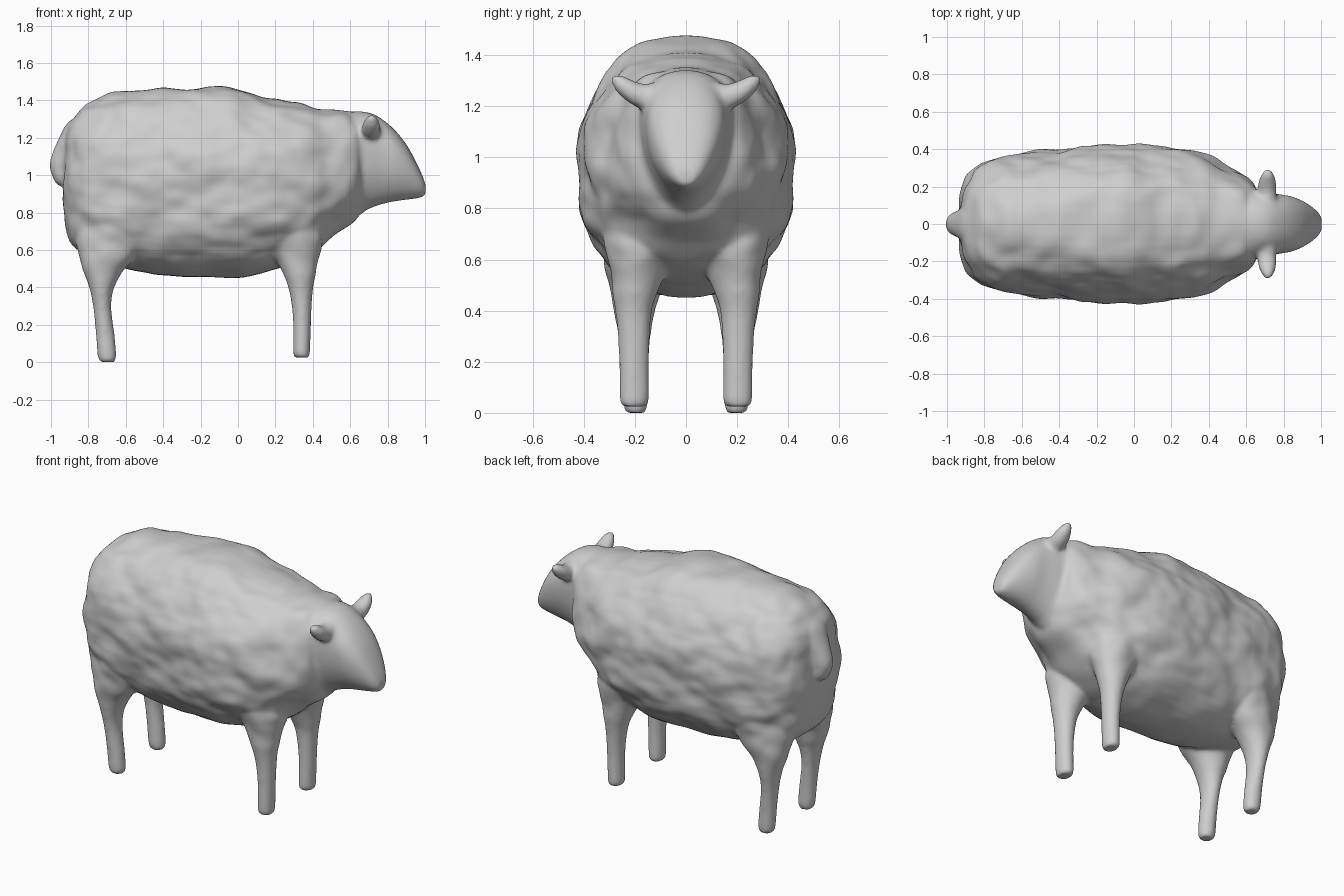
import bpy
import bmesh
import math
from mathutils import Vector, noise

if "Cube" in bpy.data.objects:
    bpy.data.objects.remove(bpy.data.objects["Cube"])

grey = bpy.data.materials.new("wool grey")
grey.diffuse_color = (0.62, 0.62, 0.62, 1)
grey.use_nodes = True
grey.node_tree.nodes["Principled BSDF"].inputs["Base Color"].default_value = grey.diffuse_color


def spline(rows, steps=4):
    """Catmull-Rom interpolation of the loft sections."""
    out = []
    for i in range(len(rows) - 1):
        p = [rows[max(0, min(len(rows) - 1, i + k))] for k in (-1, 0, 1, 2)]
        for s in range(steps):
            t = s / steps
            out.append([0.5 * (2 * b + (c - a) * t + (2 * a - 5 * b + 4 * c - d) * t * t
                               + (3 * b - a - 3 * c + d) * t ** 3)
                        for a, b, c, d in zip(*p)])
    return out + [list(rows[-1])]


def loft(bm, axis, rows, upper=1.0, lower=1.0, taper=0.0, sides=40):
    """Sections (t, u0, u1, v0, v1): t along axis, u and v the other two axes in order.
    upper and lower set the squareness of each half, taper narrows the lower half."""
    rings = []
    for t, u0, u1, v0, v1 in spline(rows):
        ring = []
        for k in range(sides):
            a = math.tau * k / sides
            c, s = math.cos(a), math.sin(a)
            power = upper if s > 0 else lower
            narrow = 1 - taper * (0.5 - 0.5 * s)
            u = (u0 + u1) / 2 + (u1 - u0) / 2 * narrow * math.copysign(abs(c) ** power, c)
            v = (v0 + v1) / 2 + (v1 - v0) / 2 * math.copysign(abs(s) ** power, s)
            co = [u, v]
            co.insert(axis, t)
            ring.append(bm.verts.new(co))
        rings.append(ring)
    for a, b in zip(rings, rings[1:]):
        for k in range(sides):
            j = (k + 1) % sides
            bm.faces.new((a[k], a[j], b[j], b[k]))
    bm.faces.new(rings[0][::-1])
    bm.faces.new(rings[-1])


def mirrored(rows, axis):
    """Flip sections to the other side of y = 0."""
    if axis == 1:
        return [(-r[0],) + tuple(r[1:]) for r in rows]
    return [(r[0], r[1], r[2], -r[4], -r[3]) for r in rows]


def skin(name, bm, voxel, smooth, bump):
    """Fuse overlapping lofts into one smooth skin, then add wool bumps."""
    bmesh.ops.recalc_face_normals(bm, faces=bm.faces)
    me = bpy.data.meshes.new(name)
    bm.to_mesh(me)
    bm.free()
    ob = bpy.data.objects.new(name, me)
    bpy.context.collection.objects.link(ob)
    bpy.context.view_layer.objects.active = ob
    ob.select_set(True)
    m = ob.modifiers.new("fuse", 'REMESH')
    m.mode = 'VOXEL'
    m.voxel_size = voxel
    m = ob.modifiers.new("soften", 'SMOOTH')
    m.factor = 0.5
    m.iterations = smooth
    for mod in list(ob.modifiers):
        bpy.ops.object.modifier_apply(modifier=mod.name)
    moves = [bump(v.co) * v.normal for v in ob.data.vertices]
    for v, d in zip(ob.data.vertices, moves):
        v.co += d
    ob.data.materials.clear()
    ob.data.materials.append(grey)
    ob.data.polygons.foreach_set("material_index", [0] * len(ob.data.polygons))
    bpy.ops.object.shade_smooth()


def wool(co):
    """Lumpy fleece, fading out down the legs, towards the face and on the tail."""
    fade = min(1, max(0, (co.z - 0.4) / 0.25))
    if -0.5 < co.x < 0.15:
        fade = max(fade, 0.5)
    fade *= min(1, max(0, (0.70 - co.x) / 0.12)) * min(1, max(0, (co.x + 0.97) / 0.08))
    side = math.sqrt(co.y ** 2 + 0.01)
    p = Vector((co.x * 4.5, side * 6, co.z * 6))
    return fade * (0.024 * noise.noise(p) + 0.010 * noise.noise(p * 2))


# Fleece: sections along x as (x, half width, bottom, top)
fleece = [(-0.932, 0.10, 0.76, 1.10), (-0.92, 0.19, 0.69, 1.21), (-0.89, 0.26, 0.625, 1.30),
          (-0.82, 0.335, 0.575, 1.385), (-0.70, 0.37, 0.53, 1.44), (-0.55, 0.38, 0.485, 1.45),
          (-0.30, 0.405, 0.458, 1.47), (-0.05, 0.42, 0.455, 1.468), (0.12, 0.413, 0.475, 1.435),
          (0.28, 0.39, 0.52, 1.395), (0.40, 0.36, 0.58, 1.365), (0.50, 0.30, 0.67, 1.345),
          (0.58, 0.26, 0.73, 1.335), (0.64, 0.215, 0.79, 1.32), (0.67, 0.15, 0.85, 1.28)]
bm = bmesh.new()
loft(bm, 0, [(x, -w, w, z0, z1) for x, w, z0, z1 in fleece], 0.92, 0.87, sides=48)

# Legs: sections along z as (z, x0, x1, y0, y1), narrowing into the body at the top
front_leg = [(0.025, 0.30, 0.38, 0.155, 0.25), (0.05, 0.295, 0.385, 0.145, 0.26),
             (0.20, 0.295, 0.39, 0.145, 0.262), (0.32, 0.285, 0.395, 0.14, 0.268),
             (0.42, 0.262, 0.405, 0.13, 0.28), (0.52, 0.215, 0.425, 0.095, 0.298),
             (0.62, 0.15, 0.445, 0.06, 0.315), (0.75, 0.10, 0.455, 0.03, 0.325),
             (0.92, 0.10, 0.44, 0.03, 0.30)]
back_leg = [(0.0, -0.735, -0.66, 0.16, 0.235), (0.03, -0.75, -0.65, 0.15, 0.245),
            (0.15, -0.76, -0.66, 0.148, 0.25), (0.28, -0.772, -0.677, 0.14, 0.262),
            (0.38, -0.79, -0.668, 0.125, 0.28), (0.48, -0.82, -0.62, 0.10, 0.30),
            (0.58, -0.845, -0.53, 0.07, 0.322), (0.72, -0.86, -0.46, 0.04, 0.33),
            (0.92, -0.84, -0.46, 0.04, 0.30)]
for leg in (front_leg, back_leg):
    loft(bm, 2, leg)
    loft(bm, 2, mirrored(leg, 2))

# Head: wedge-shaped towards the muzzle, narrower along the jaw
head = [(0.50, 0.19, 0.80, 1.30), (0.62, 0.22, 0.785, 1.335), (0.70, 0.205, 0.82, 1.335),
        (0.77, 0.188, 0.845, 1.30), (0.84, 0.174, 0.86, 1.24), (0.90, 0.146, 0.868, 1.165),
        (0.95, 0.11, 0.875, 1.075), (0.985, 0.075, 0.882, 1.0), (1.003, 0.042, 0.895, 0.95)]
loft(bm, 0, [(x, -w, w, z0, z1) for x, w, z0, z1 in head], 0.88, 0.92, taper=0.33)

# Ears: sections along y as (y, x0, x1, z0, z1)
ear = [(0.08, 0.65, 0.77, 1.16, 1.30), (0.16, 0.66, 0.762, 1.185, 1.287),
       (0.21, 0.665, 0.762, 1.205, 1.302), (0.25, 0.675, 0.755, 1.235, 1.32),
       (0.278, 0.69, 0.74, 1.265, 1.325), (0.292, 0.705, 0.725, 1.295, 1.32)]
loft(bm, 1, ear)
loft(bm, 1, mirrored(ear, 1))

# Tail: short drooping stub, sections along z
tail = [(0.945, -0.965, -0.935, -0.02, 0.02), (0.975, -0.985, -0.915, -0.05, 0.05),
        (1.05, -1.008, -0.88, -0.065, 0.065), (1.13, -0.988, -0.85, -0.075, 0.075),
        (1.21, -0.95, -0.83, -0.09, 0.09), (1.28, -0.91, -0.81, -0.09, 0.09),
        (1.32, -0.87, -0.80, -0.05, 0.05)]
loft(bm, 2, tail)
skin("sheep_body", bm, 0.0125, 7, wool)
